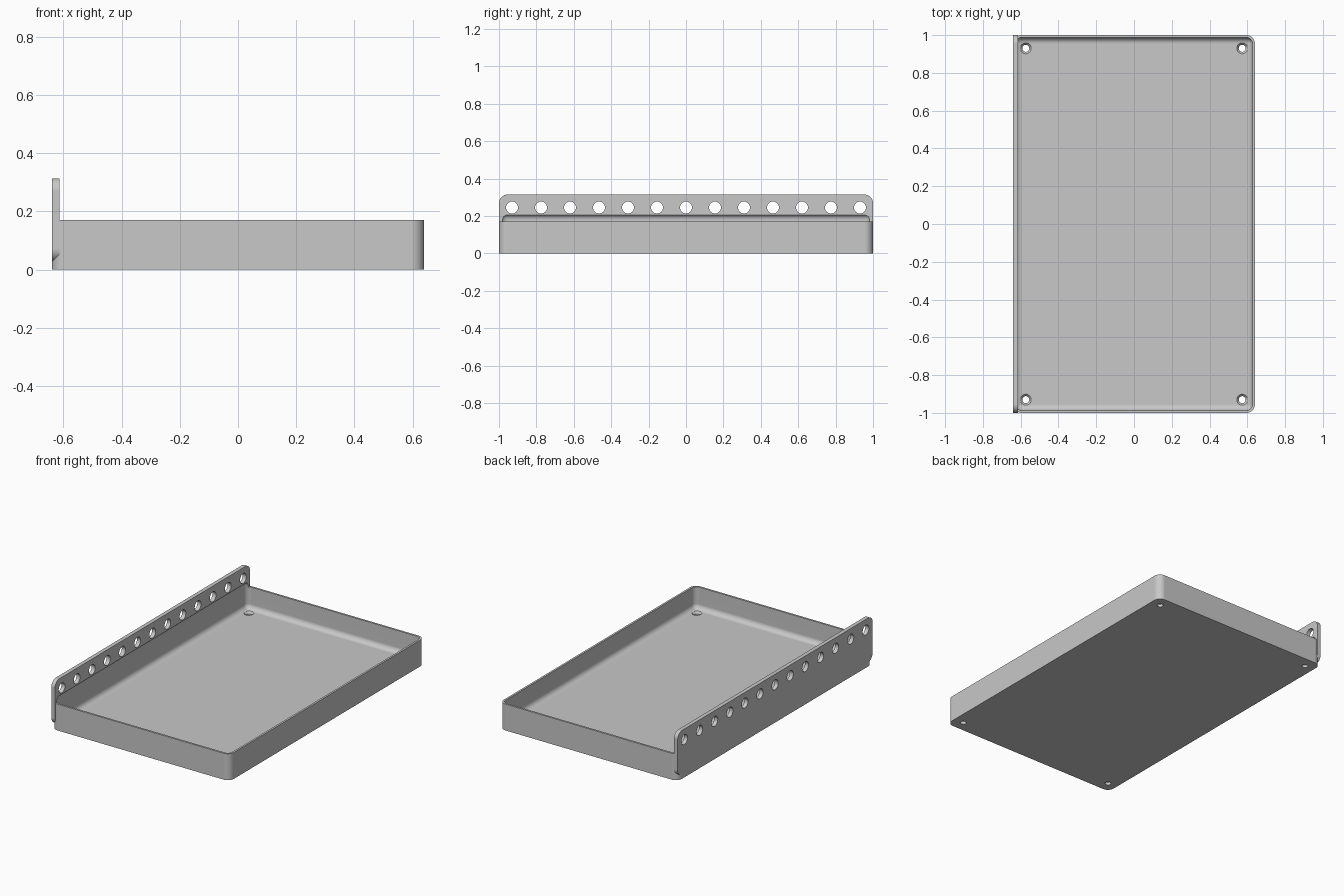
import bpy, bmesh, math
from mathutils import Matrix, Vector

cube = bpy.data.objects.get("Cube")
if cube:
    bpy.data.objects.remove(cube, do_unlink=True)

# Overall sizes
HALF_X, HALF_Y = 0.64, 1.0
RIM_Z, FLOOR_Z, WALL = 0.171, 0.03, 0.013
PLATE_T, PLATE_LOW, PLATE_TOP = 0.026, 0.027, 0.314

grey = bpy.data.materials.new("light grey")
grey.use_nodes = True
colour = (0.58, 0.58, 0.58, 1)
grey.diffuse_color = colour
grey.node_tree.nodes["Principled BSDF"].inputs["Base Color"].default_value = colour


def finish(bm, name):
    bmesh.ops.recalc_face_normals(bm, faces=bm.faces)
    mesh = bpy.data.meshes.new(name)
    bm.to_mesh(mesh)
    bm.free()
    mesh.materials.append(grey)
    obj = bpy.data.objects.new(name, mesh)
    bpy.context.collection.objects.link(obj)
    return obj


def rounded_box(name, low, high, radius, axes):
    """Box whose edges parallel to the given axes are rounded."""
    low, high = Vector(low), Vector(high)
    bm = bmesh.new()
    bmesh.ops.create_cube(bm, size=1)
    for v in bm.verts:
        v.co = Vector([(low[i] + high[i]) / 2 + v.co[i] * (high[i] - low[i]) for i in range(3)])
    edges = [e for e in bm.edges
             if any(abs(e.verts[0].co[a] - e.verts[1].co[a]) > 1e-5 for a in axes)]
    bmesh.ops.bevel(bm, geom=edges, offset=radius, segments=8, profile=0.5, affect='EDGES')
    return finish(bm, name)


def pins(name, centres, r1, r2, depth, turn=Matrix()):
    """Row of cylinders or cones used to cut holes."""
    bm = bmesh.new()
    for c in centres:
        bmesh.ops.create_cone(bm, cap_ends=True, segments=32, radius1=r1, radius2=r2,
                              depth=depth, matrix=Matrix.Translation(c) @ turn)
    return finish(bm, name)


def combine(target, other, operation):
    mod = target.modifiers.new(operation.lower(), 'BOOLEAN')
    mod.operation, mod.solver, mod.object = operation, 'EXACT', other
    bpy.context.view_layer.objects.active = target
    bpy.ops.object.modifier_apply(modifier=mod.name)
    bpy.data.objects.remove(other, do_unlink=True)


# Tray body joined with the upright mounting plate
tray = rounded_box("tray", (-HALF_X, -HALF_Y, 0), (HALF_X, HALF_Y, RIM_Z), 0.045, [2])
plate = rounded_box("mounting_plate", (-HALF_X, -HALF_Y, PLATE_LOW),
                    (-HALF_X + PLATE_T, HALF_Y, PLATE_TOP), 0.045, [0])
combine(tray, plate, 'UNION')

# Rounded cavity, which also bites a shallow recess into the plate
cavity = rounded_box("cavity", (-HALF_X + WALL, -HALF_Y + WALL, FLOOR_Z),
                     (HALF_X - WALL, HALF_Y - WALL, 0.211), 0.032, [0, 1, 2])
combine(tray, cavity, 'DIFFERENCE')

# Row of thirteen holes through the plate
row = [(-HALF_X + PLATE_T / 2, 0.155 * i, 0.245) for i in range(-6, 7)]
combine(tray, pins("plate_holes", row, 0.032, 0.032, 0.2,
                   Matrix.Rotation(math.pi / 2, 4, 'Y')), 'DIFFERENCE')

# Countersunk screw holes in the floor corners
corners = [(x, y) for x in (-0.573, 0.573) for y in (-0.93, 0.93)]
combine(tray, pins("screw_holes", [(x, y, 0.01) for x, y in corners],
                   0.0185, 0.0185, 0.1), 'DIFFERENCE')
combine(tray, pins("countersinks", [(x, y, 0.0265) for x, y in corners],
                   0.0185, 0.0334, 0.017), 'DIFFERENCE')

# Smooth rounded areas while keeping flat faces and edges crisp
bpy.ops.object.select_all(action='DESELECT')
tray.select_set(True)
bpy.context.view_layer.objects.active = tray
bpy.ops.object.shade_smooth_by_angle(angle=math.radians(30))
weighted = tray.modifiers.new("even_normals", 'WEIGHTED_NORMAL')
weighted.keep_sharp = True
